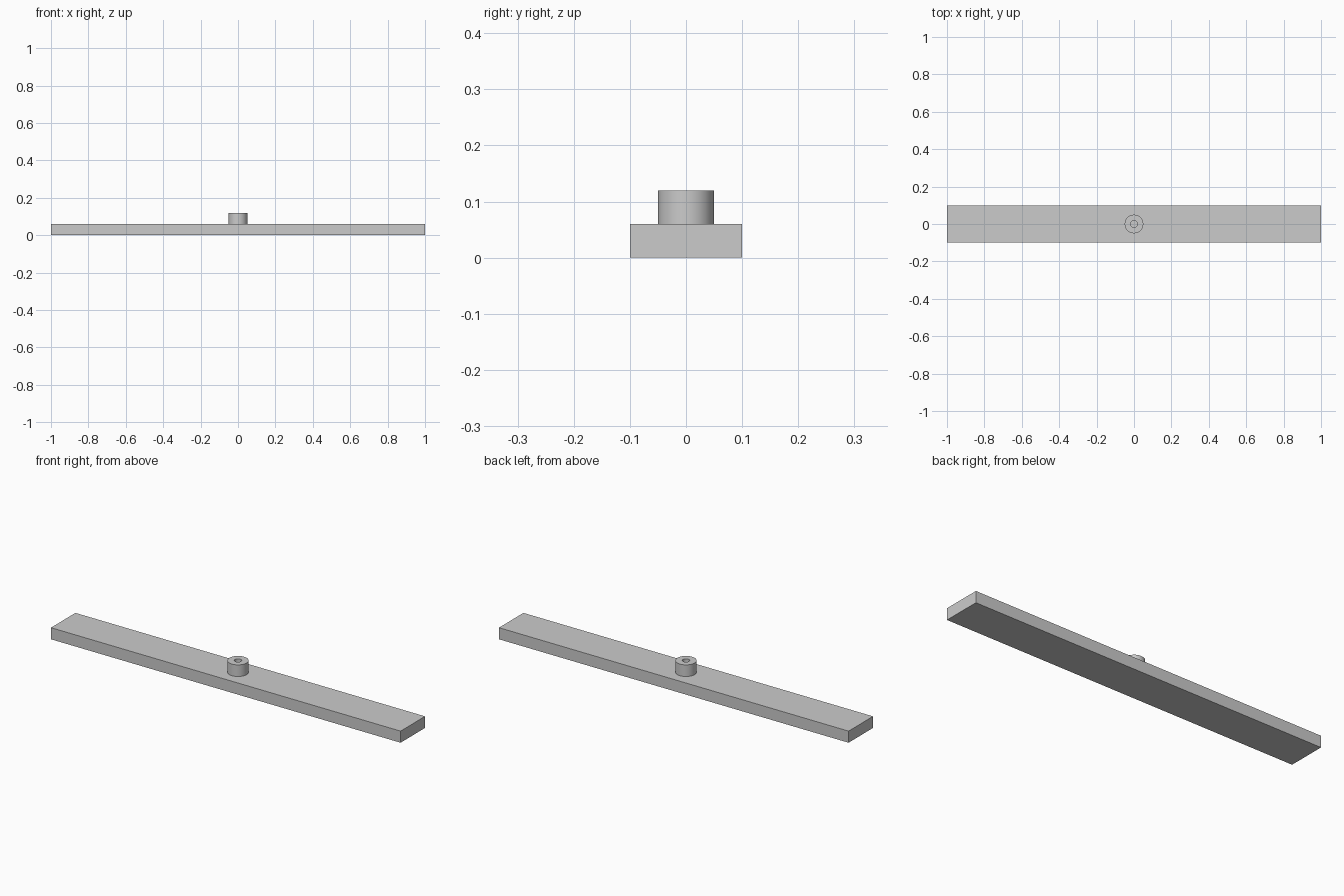
import bpy
import bmesh
from math import radians
from mathutils import Matrix, Vector

LENGTH, WIDTH, THICK = 2.0, 0.2, 0.06
BOSS_RADIUS, HOLE_RADIUS, TOP = 0.05, 0.018, 0.12
SIDES = 24

cube = bpy.data.objects.get("Cube")
if cube:
    bpy.data.objects.remove(cube, do_unlink=True)

grey = bpy.data.materials.new("plain grey")
grey.use_nodes = True
colour = (0.6, 0.6, 0.6, 1)
grey.diffuse_color = colour
grey.node_tree.nodes["Principled BSDF"].inputs["Base Color"].default_value = colour


def add_object(name, bm):
    bmesh.ops.recalc_face_normals(bm, faces=bm.faces)
    mesh = bpy.data.meshes.new(name)
    bm.to_mesh(mesh)
    bm.free()
    mesh.materials.append(grey)
    obj = bpy.data.objects.new(name, mesh)
    bpy.context.collection.objects.link(obj)
    return obj


# Flat bar
bm = bmesh.new()
bmesh.ops.create_cube(bm, size=1, matrix=Matrix.Translation((0, 0, THICK / 2))
                      @ Matrix.Diagonal((LENGTH, WIDTH, THICK, 1)))
add_object("flat_bar", bm)

# Hollow boss: a ring profile turned about the vertical axis
bm = bmesh.new()
profile = [(HOLE_RADIUS, THICK), (HOLE_RADIUS, TOP),
           (BOSS_RADIUS, TOP), (BOSS_RADIUS, THICK)]
verts = [bm.verts.new((r, 0, z)) for r, z in profile]
edges = [bm.edges.new(pair) for pair in zip(verts, verts[1:])]
bmesh.ops.spin(bm, geom=verts + edges, cent=Vector(), axis=Vector((0, 0, 1)),
               angle=radians(360), steps=SIDES, use_merge=True)
bmesh.ops.remove_doubles(bm, verts=bm.verts, dist=1e-5)
boss = add_object("hollow_boss", bm)

# Round walls, crisp rims
bpy.ops.object.select_all(action="DESELECT")
boss.select_set(True)
bpy.context.view_layer.objects.active = boss
bpy.ops.object.shade_smooth_by_angle(angle=radians(30))
